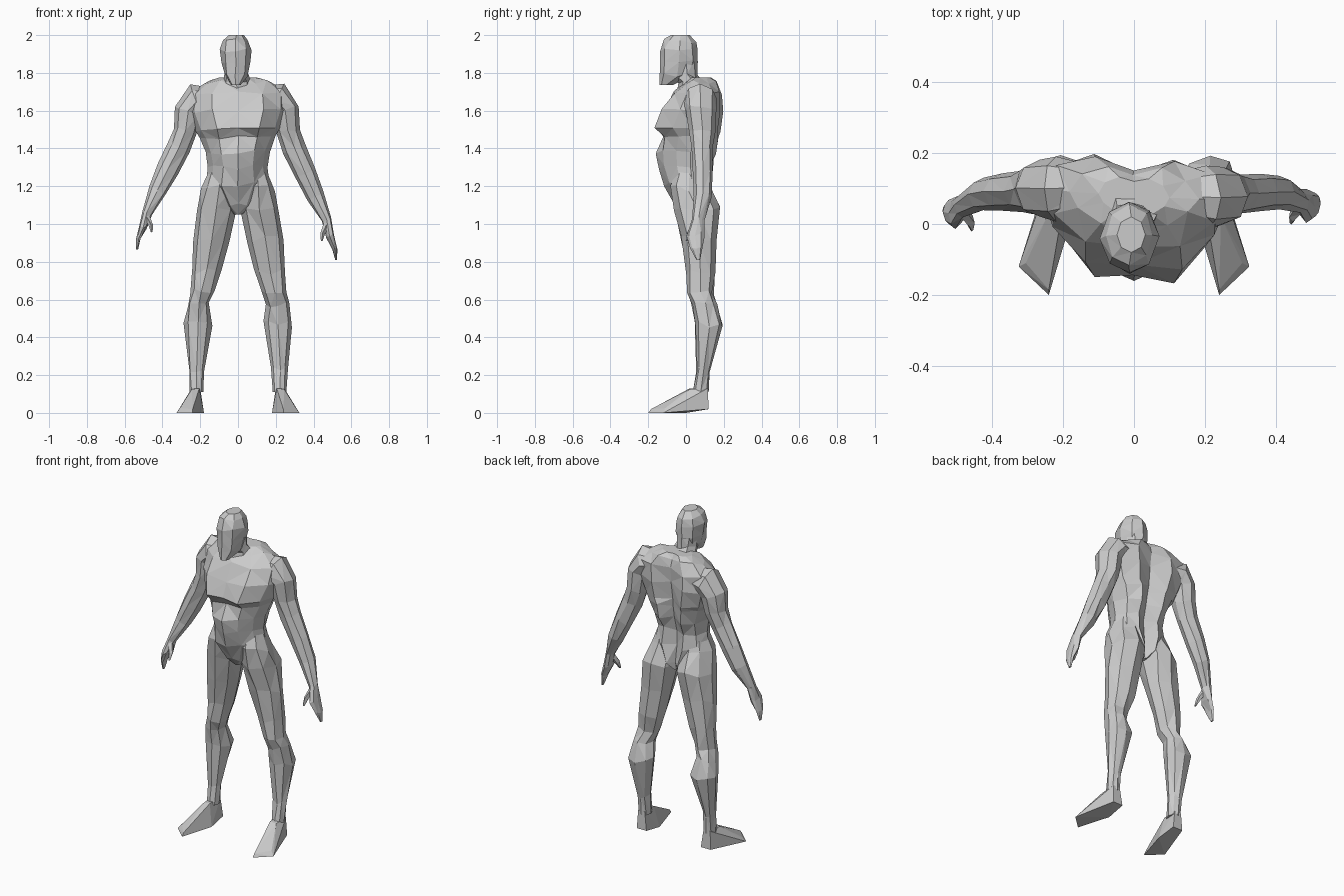
import bpy, bmesh, math, random
from mathutils import Vector

random.seed(4)


def finish(name, bm):
    # Triangulated flat facets with outward normals
    bmesh.ops.recalc_face_normals(bm, faces=bm.faces)
    bmesh.ops.triangulate(bm, faces=bm.faces)
    mesh = bpy.data.meshes.new(name)
    bm.to_mesh(mesh)
    bm.free()
    obj = bpy.data.objects.new(name, mesh)
    bpy.context.collection.objects.link(obj)
    return obj


def loft(name, rings, rough=0.006):
    # Slight irregularity gives the hand-cut facets
    bm = bmesh.new()
    loops = []
    for k, ring in enumerate(rings):
        r = rough if 0 < k < len(rings) - 1 else 0.0
        loops.append([bm.verts.new(Vector(p) + Vector([random.uniform(-r, r), random.uniform(-r, r),
                                                       random.uniform(-3 * r, 3 * r)])) for p in ring])
    n = len(loops[0])
    for a, b in zip(loops, loops[1:]):
        for i in range(n):
            j = (i + 1) % n
            bm.faces.new((a[i], a[j], b[j], b[i]))
    bm.faces.new(loops[0][::-1])
    bm.faces.new(loops[-1])
    return finish(name, bm)


def hull(name, points):
    bm = bmesh.new()
    for p in points:
        bm.verts.new(p)
    bmesh.ops.convex_hull(bm, input=bm.verts)
    loose = [v for v in bm.verts if not v.link_faces]
    bmesh.ops.delete(bm, geom=loose, context='VERTS')
    return finish(name, bm)


def limb(name, stations, sides=8, tilt=False, rough=0.006):
    # stations: centre x, y, z, radius across, radius front to back
    centres = [Vector(s[:3]) for s in stations]
    rings = []
    for k, s in enumerate(stations):
        u = Vector((1, 0, 0))
        if tilt:
            d = centres[min(k + 1, len(centres) - 1)] - centres[max(k - 1, 0)]
            u = Vector((-d.z, 0, d.x)).normalized()
        ring = []
        for i in range(sides):
            a = 2 * math.pi * i / sides - math.pi / 2
            ring.append(centres[k] + u * (s[3] * math.cos(a)) + Vector((0, s[4] * math.sin(a), 0)))
        rings.append(ring)
    return loft(name, rings, rough)


# Torso: z, half width, y of front centre, chest, side, back muscle, spine
torso = [
    (1.05, 0.02, -0.02, -0.015, 0.05, 0.10, 0.08),
    (1.10, 0.085, -0.065, -0.05, 0.05, 0.14, 0.10),
    (1.21, 0.168, -0.115, -0.092, 0.03, 0.135, 0.09),
    (1.30, 0.157, -0.14, -0.115, 0.02, 0.125, 0.085),
    (1.38, 0.168, -0.157, -0.125, 0.02, 0.155, 0.105),
    (1.46, 0.20, -0.115, -0.115, 0.04, 0.17, 0.12),
    (1.50, 0.225, -0.145, -0.16, 0.05, 0.175, 0.13),
    (1.60, 0.265, -0.115, -0.12, 0.08, 0.19, 0.145),
    (1.69, 0.265, -0.068, -0.055, 0.09, 0.185, 0.15),
    (1.75, 0.18, -0.01, 0.0, 0.08, 0.16, 0.14),
    (1.775, 0.10, 0.03, 0.03, 0.08, 0.13, 0.12),
]
rings = []
for z, w, fc, fl, s, bl, bc in torso:
    half = [(0.5 * w, fl), (0.86 * w, 0.5 * (fl + s)), (w, s),
            (0.82 * w, 0.35 * s + 0.65 * bl), (0.42 * w, bl)]
    ring = [(0, fc)] + half + [(0, bc)] + [(-x, y) for x, y in reversed(half)]
    twist = 0.06 if z > 1.48 else 0.0
    rings.append([(x, y - twist * x, z) for x, y in ring])
loft("torso", rings, 0.004)

# Neck and head
limb("neck", [(-0.003, 0.045, 1.66, 0.08, 0.1), (-0.005, 0.04, 1.74, 0.075, 0.085),
              (-0.01, 0.005, 1.79, 0.06, 0.06), (-0.01, 0.0, 1.86, 0.06, 0.06)])
limb("head", [(-0.012, -0.105, 1.735, 0.025, 0.036), (-0.012, -0.045, 1.79, 0.064, 0.097),
              (-0.012, -0.038, 1.86, 0.077, 0.103), (-0.012, -0.038, 1.92, 0.082, 0.103),
              (-0.012, -0.032, 1.97, 0.066, 0.085), (-0.008, -0.03, 2.0, 0.04, 0.05)],
     rough=0.004)

leg = [
    (0.10, 0.02, 1.31, 0.04, 0.06), (0.103, 0.02, 1.19, 0.087, 0.108),
    (0.115, 0.06, 1.08, 0.105, 0.122), (0.142, 0.07, 0.92, 0.1, 0.092),
    (0.168, 0.08, 0.75, 0.08, 0.073), (0.19, 0.075, 0.64, 0.063, 0.067),
    (0.21, 0.098, 0.57, 0.057, 0.067), (0.212, 0.12, 0.47, 0.078, 0.075),
    (0.22, 0.092, 0.23, 0.04, 0.036), (0.22, 0.078, 0.11, 0.036, 0.042),
]
foot = [
    (0.185, 0.12, 0.02), (0.25, 0.12, 0.02), (0.325, -0.12, 0.0), (0.24, -0.2, 0.0),
    (0.18, 0.0, 0.0), (0.305, -0.11, 0.025), (0.24, -0.185, 0.02),
    (0.2, 0.115, 0.13), (0.245, 0.115, 0.13), (0.205, 0.02, 0.13), (0.245, 0.02, 0.125),
]
# Arm: begins inside the chest, bends over the deltoid, then runs down
arm = [
    (0.10, 0.08, 1.67, 0.06, 0.06), (0.205, 0.075, 1.66, 0.09, 0.09),
    (0.25, 0.08, 1.60, 0.075, 0.082), (0.265, 0.085, 1.49, 0.062, 0.07),
    (0.297, 0.085, 1.40, 0.06, 0.057),
    (0.357, 0.09, 1.27, 0.057, 0.053), (0.41, 0.088, 1.15, 0.046, 0.046),
    (0.468, 0.065, 1.02, 0.026, 0.032), (0.488, 0.05, 0.94, 0.022, 0.046),
    (0.512, 0.055, 0.87, 0.012, 0.032), (0.52, 0.065, 0.81, 0.005, 0.01),
]
thumb = [(0.47, 0.05, 1.0, 0.018, 0.022), (0.448, 0.025, 0.95, 0.014, 0.018),
         (0.443, 0.005, 0.91, 0.005, 0.007)]


def pose(stations, side):
    # The left arm is held slightly back at the shoulder and higher at the hand
    out = []
    for x, y, z, a, b in stations:
        if side < 0:
            t = (1.7 - z) / 0.9
            x, y, z = x + 0.014, y + 0.025 - 0.05 * t, z - 0.015 + 0.07 * t
        out.append((side * x, y, z, a, b))
    return out


# Limbs on both sides
for label, side in (("right", 1), ("left", -1)):
    limb(label + "_leg", [(side * x, y, z, a, b) for x, y, z, a, b in leg])
    hull(label + "_foot", [(side * x, y, z) for x, y, z in foot])
    flip = [(abs(x), y, z, a, b) for x, y, z, a, b in pose(arm, side)]
    limb(label + "_arm", [(side * x, y, z, a, b) for x, y, z, a, b in flip], tilt=True, rough=0.003)
    limb(label + "_thumb", pose(thumb, side), sides=5, tilt=True, rough=0.002)
